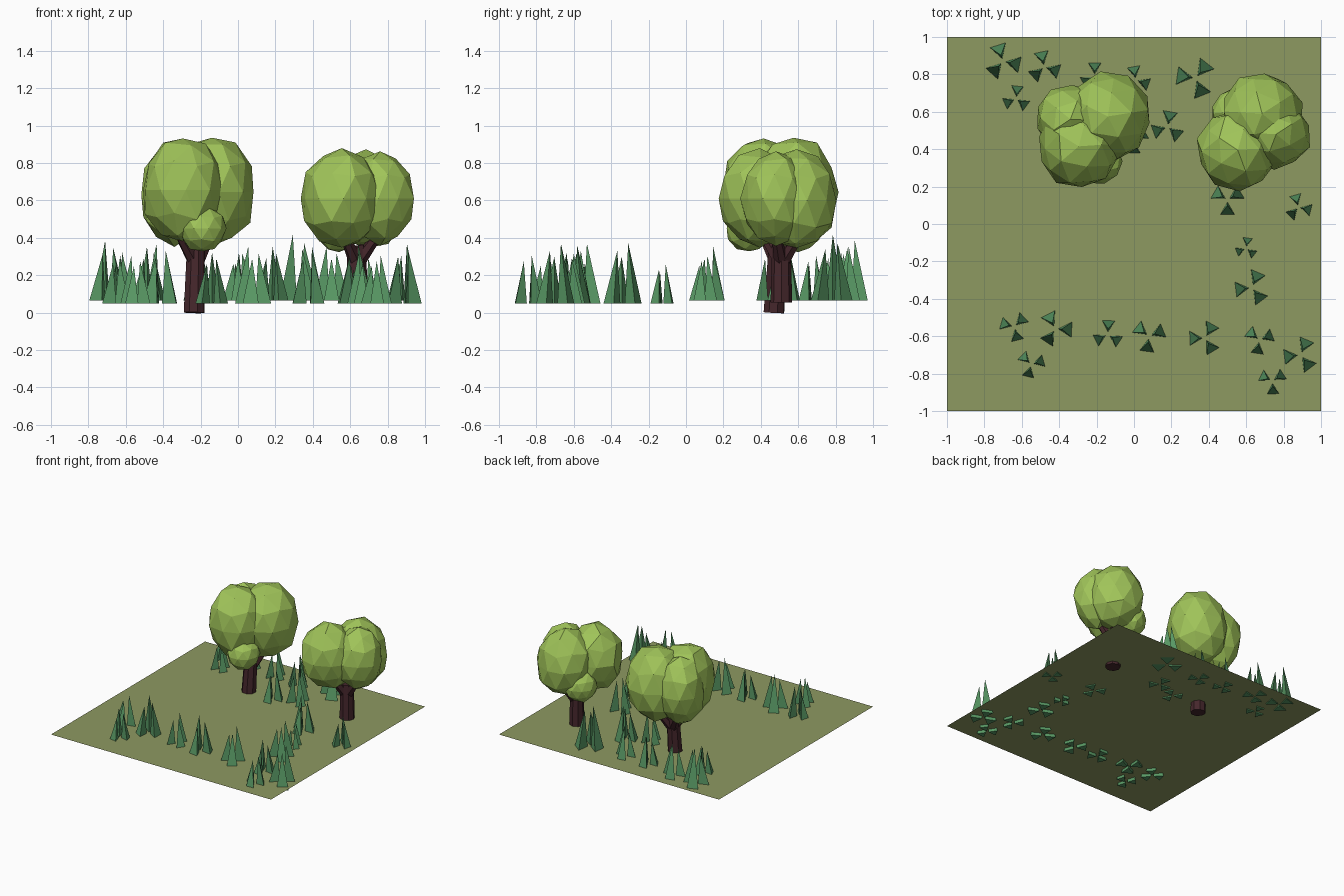
import bpy, bmesh, math, random
from mathutils import Vector, Matrix

if "Cube" in bpy.data.objects:
    bpy.data.objects.remove(bpy.data.objects["Cube"])

random.seed(4)


def material(name, rgb):
    m = bpy.data.materials.new(name)
    m.diffuse_color = (*rgb, 1)
    m.use_nodes = True
    m.node_tree.nodes["Principled BSDF"].inputs["Base Color"].default_value = m.diffuse_color
    return m


LEAF = material("leaf green", (0.35, 0.55, 0.10))
SOIL = material("meadow green", (0.27, 0.32, 0.12))
BLADE = material("grass green", (0.10, 0.32, 0.13))
BARK = material("bark brown", (0.06, 0.02, 0.025))


def finish(bm, name, mat):
    bmesh.ops.recalc_face_normals(bm, faces=bm.faces)
    me = bpy.data.meshes.new(name)
    bm.to_mesh(me)
    bm.free()
    me.materials.append(mat)
    ob = bpy.data.objects.new(name, me)
    bpy.context.collection.objects.link(ob)
    return ob


def limb(bm, a, b, r1, r2, sides):
    """Tapered low-poly limb from point a to point b."""
    a, b = Vector(a), Vector(b)
    d = b - a
    mat = Matrix.Translation((a + b) / 2) @ d.to_track_quat('Z', 'Y').to_matrix().to_4x4()
    bmesh.ops.create_cone(bm, cap_ends=True, segments=sides, radius1=r1, radius2=r2,
                          depth=d.length, matrix=mat)


def tree(label, foot, lean, lobes):
    # trunk with branches spreading into the crown
    bm = bmesh.new()
    x, y, z = foot
    top = Vector((x + lean[0], y + lean[1], 0.36))
    limb(bm, foot, top, 0.058, 0.05, 8)
    for lx, ly, lz, r, h in lobes[:3]:
        out = Vector((lx - x, ly - y, 0)).normalized() * 0.12
        limb(bm, top - Vector((0, 0, 0.10)), top + out + Vector((0, 0, 0.06)), 0.04, 0.025, 6)
    finish(bm, label + "_trunk", BARK)
    # crown of overlapping faceted lobes
    bm = bmesh.new()
    for lx, ly, lz, r, h in lobes:
        spin = Matrix.Rotation(random.uniform(0, 6), 4, 'Z')
        mat = Matrix.Translation((lx, ly, lz)) @ Matrix.Diagonal((r, r, h, 1)) @ spin
        res = bmesh.ops.create_icosphere(bm, subdivisions=2, radius=1, matrix=mat)
        c = Vector((lx, ly, lz))
        for v in res["verts"]:
            v.co = c + (v.co - c) * random.uniform(0.95, 1.05)
    finish(bm, label + "_crown", LEAF)


def grass_clump(i, x, y, turn, s):
    # three leaning three-sided blades whose roots pass through the ground
    bm = bmesh.new()
    z = 0.065 if y > 0 else 0.05
    for k, tall in enumerate((1.0, 0.78, 0.88)):
        a = math.radians(turn + 120 * k)
        c = Vector((x + 0.066 * s * math.cos(a), y + 0.066 * s * math.sin(a), z))
        base = []
        for j in range(3):
            t = a + math.pi / 3 + j * 2 * math.pi / 3
            base.append(bm.verts.new(c + Vector((math.cos(t), math.sin(t), 0)) * 0.052 * s))
        tip = bm.verts.new(c + Vector((-math.cos(a) * 0.032 * s, -math.sin(a) * 0.032 * s,
                                       0.32 * s * tall)))
        bm.faces.new(base)
        for j in range(3):
            bm.faces.new((base[j], base[(j + 1) % 3], tip))
    finish(bm, f"grass_clump_{i}", BLADE)


# flat ground sheet
bm = bmesh.new()
bmesh.ops.create_grid(bm, x_segments=1, y_segments=1, size=1,
                      matrix=Matrix.Translation((0, 0, 0.075)))
for f in bm.faces:
    if f.normal.z < 0:
        f.normal_flip()
me = finish(bm, "ground", SOIL).data
if me.polygons[0].normal.z < 0:
    me.flip_normals()

# trees: lobes are x, y, z, radius, half height
tree("left_tree", (-0.235, 0.47, 0.0), (0.01, 0.02), [
    (-0.14, 0.575, 0.645, 0.235, 0.30),
    (-0.295, 0.415, 0.655, 0.225, 0.285),
    (-0.34, 0.56, 0.63, 0.19, 0.27),
    (-0.19, 0.34, 0.45, 0.125, 0.125)])
tree("right_tree", (0.635, 0.51, 0.055), (0.0, 0.0), [
    (0.555, 0.395, 0.61, 0.22, 0.26),
    (0.685, 0.59, 0.60, 0.22, 0.265),
    (0.76, 0.48, 0.61, 0.185, 0.245),
    (0.54, 0.60, 0.45, 0.125, 0.125)])

# grass clumps: x, y, turn in degrees, size
clumps = [(-.70, .87, 108, 1), (-.63, .67, 84, .75), (-.48, .84, 102, .9), (-.21, .79, 90, .8),
          (.01, .77, 100, .8), (0, .45, 30, .8), (.33, .78, 172, 1.1), (.18, .52, 80, .9),
          (.50, .13, 150, .9), (.88, .09, 106, .75), (.60, -.13, 82, .65), (.63, -.34, 67, 1),
          (-.64, -.55, 44, .85), (-.42, -.56, 117, 1), (-.55, -.75, 136, .8),
          (-.14, -.59, 87, .85), (.08, -.60, 142, .95), (.38, -.61, 61, .95),
          (.67, -.62, 141, .85), (.89, -.70, 67, 1), (.74, -.84, 33, .8)]
for i, c in enumerate(clumps, 1):
    grass_clump(i, *c)
